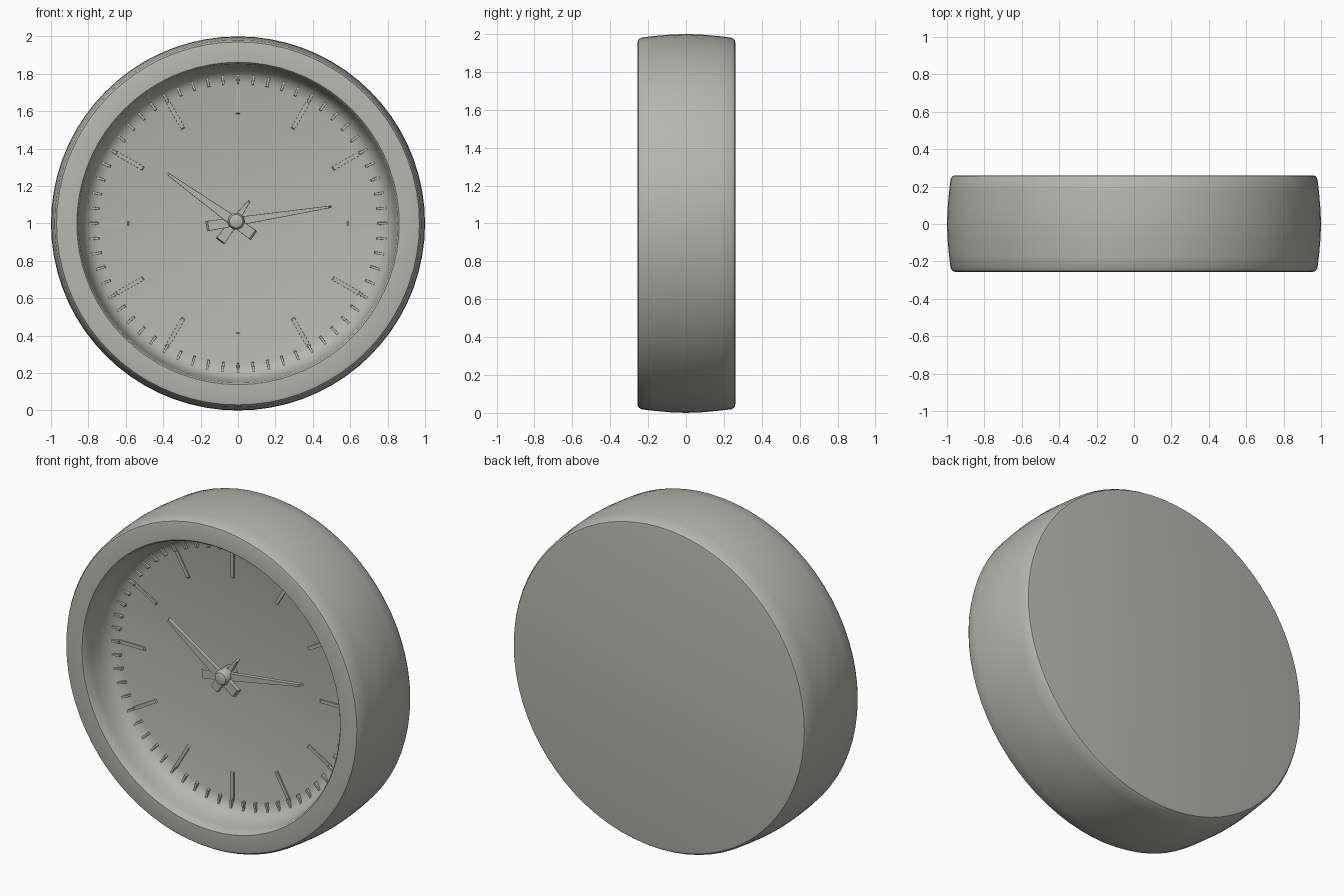
import bpy, bmesh, math
from mathutils import Matrix, Vector

if "Cube" in bpy.data.objects:
    bpy.data.objects.remove(bpy.data.objects["Cube"])

CENTRE = Vector((0, 0, 1))
grey = bpy.data.materials.new("warm_grey")
grey.diffuse_color = (0.47, 0.47, 0.43, 1)
grey.use_nodes = True
grey.node_tree.nodes["Principled BSDF"].inputs["Base Color"].default_value = grey.diffuse_color


def finish(name, bm, angle=35):
    bmesh.ops.recalc_face_normals(bm, faces=bm.faces)
    mesh = bpy.data.meshes.new(name)
    bm.to_mesh(mesh)
    bm.free()
    mesh.materials.append(grey)
    obj = bpy.data.objects.new(name, mesh)
    bpy.context.collection.objects.link(obj)
    bpy.ops.object.select_all(action='DESELECT')
    obj.select_set(True)
    bpy.context.view_layer.objects.active = obj
    bpy.ops.object.shade_smooth_by_angle(angle=math.radians(angle))
    return obj


def lathe(name, profile, sides=72):
    """Turn (radius, y) points about the clock's axis, capping both ends."""
    bm = bmesh.new()
    rings = []
    for r, y in profile:
        rings.append([bm.verts.new((r * math.cos(a), y, 1 + r * math.sin(a)))
                      for a in (2 * math.pi * i / sides for i in range(sides))])
    for lo, hi in zip(rings, rings[1:]):
        for i in range(sides):
            j = (i + 1) % sides
            bm.faces.new((lo[i], lo[j], hi[j], hi[i]))
    bm.faces.new(rings[0])
    bm.faces.new(rings[-1])
    return finish(name, bm)


def add_prism(bm, outline, back, front, bevel=0.0):
    """Extrude an (x, z) outline along y; the front is shrunk for a soft edge."""
    mid = sum((Vector(p) for p in outline), Vector((0, 0))) / len(outline)
    b = [bm.verts.new((x, back, z)) for x, z in outline]
    f = []
    for p in outline:
        q = mid + (Vector(p) - mid) * (1 - bevel)
        f.append(bm.verts.new((q.x, front, q.y)))
    bm.faces.new(b)
    bm.faces.new(f)
    for i in range(len(b)):
        j = (i + 1) % len(b)
        bm.faces.new((b[i], b[j], f[j], f[i]))


def hand(name, tip, tail, width, back, front):
    """Tapered pointer: blunt tail, widest by the hub, narrow tip."""
    tip, tail = Vector(tip), Vector(tail)
    d = (tip - tail).normalized()
    n = Vector((-d.y, d.x)) * width / 2
    hub = tail + d * min(0.2, (tip - tail).length * 0.5)
    bm = bmesh.new()
    add_prism(bm, [tail + n, hub + n * 0.8, tip + n * 0.22,
                   tip - n * 0.22, hub - n * 0.8, tail - n], back, front, 0.04)
    return finish(name, bm, 20)


# Case: flat back, slightly barrelled side, flat rim, recessed dial
lathe("case", [(0.955, 0.26), (0.97, 0.257), (0.981, 0.24), (0.989, 0.17),
               (0.997, 0.08), (1.0, 0.0), (0.997, -0.08), (0.989, -0.17),
               (0.981, -0.235), (0.97, -0.252), (0.955, -0.256),
               (0.862, -0.256), (0.853, -0.245), (0.846, -0.19),
               (0.835, -0.13), (0.815, -0.085), (0.785, -0.06), (0.75, -0.05)])

# Dial marks: long hour bars and short minute ticks
for name, count, r0, r1, w, front in (("hour_marks", 12, 0.58, 0.77, 0.022, -0.057),
                                      ("minute_marks", 60, 0.745, 0.80, 0.014, -0.07)):
    bm = bmesh.new()
    for i in range(count):
        first = len(bm.verts)
        add_prism(bm, [(-w / 2, r0), (w / 2, r0), (w / 2, r1), (-w / 2, r1)],
                  -0.045, front, 0.1)
        bm.verts.ensure_lookup_table()
        turn = Matrix.Rotation(2 * math.pi * i / count, 3, 'Y')
        for v in bm.verts[first:]:
            v.co = turn @ v.co + CENTRE
    finish(name, bm)

# Hands and hub
hand("minute_hand", (0.50, 1.09), (-0.17, 0.985), 0.055, -0.09, -0.115)
hand("hour_hand", (-0.38, 1.268), (0.085, 0.935), 0.06, -0.115, -0.14)
hand("short_hand", (0.06, 1.12), (-0.095, 0.905), 0.055, -0.075, -0.10)
hub = lathe("hub", [(0.045, -0.045), (0.045, -0.14), (0.036, -0.155), (0.02, -0.16)], 16)
hub.scale = (1, 1, 1)
hub.location = (-0.01, 0, 0.012)
